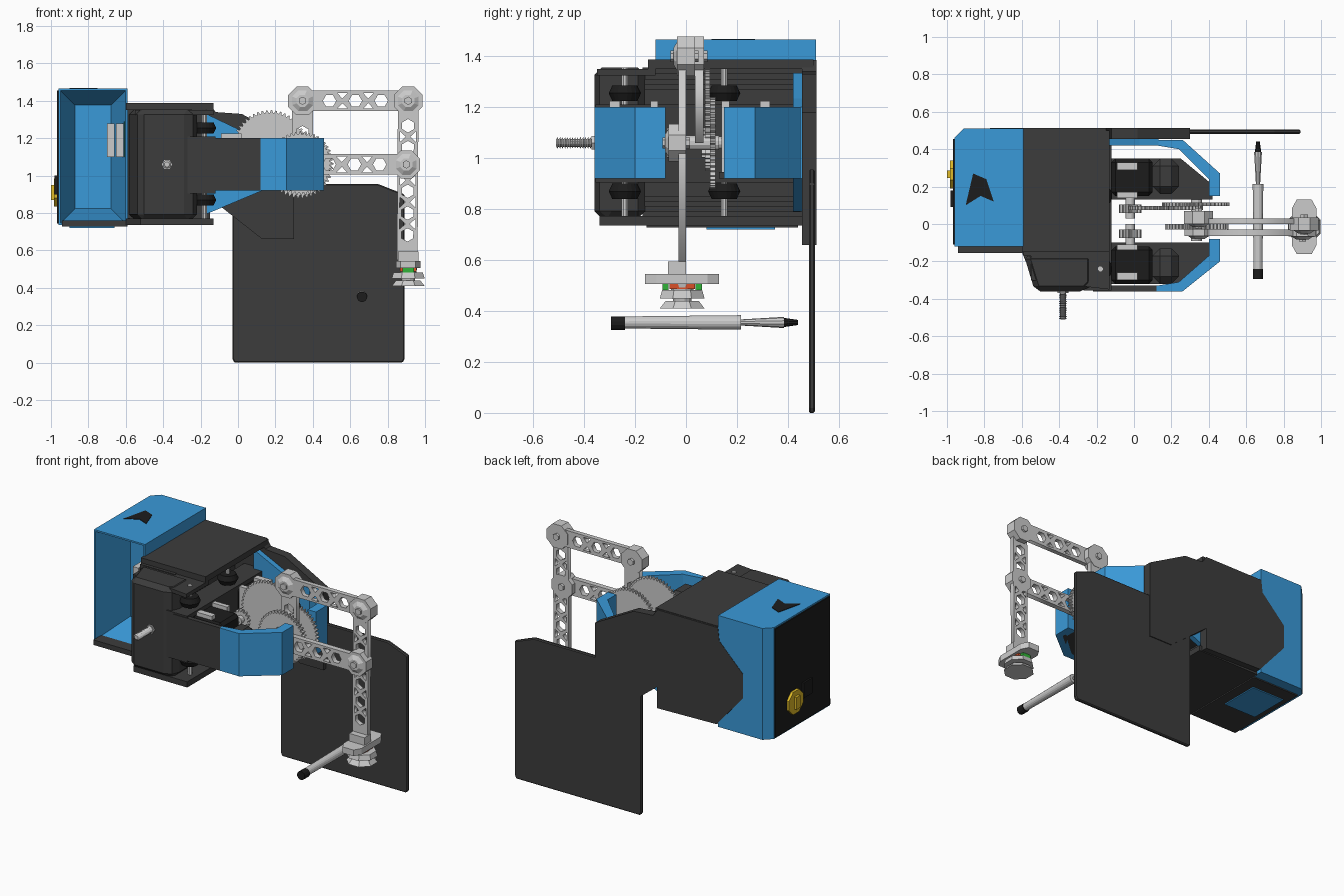
import bpy, bmesh, math
from mathutils import Vector

if "Cube" in bpy.data.objects:
    bpy.data.objects.remove(bpy.data.objects["Cube"])


def material(name, r, g, b):
    m = bpy.data.materials.new(name)
    m.diffuse_color = (r, g, b, 1)
    m.use_nodes = True
    m.node_tree.nodes["Principled BSDF"].inputs["Base Color"].default_value = m.diffuse_color
    return m


DARK = material("dark", .045, .045, .045)
BLACK = material("black", .012, .012, .012)
BLUE = material("blue", .042, .32, .69)
YELLOW = material("yellow", .75, .5, .02)
RED = material("red", .7, .08, .02)
GREEN = material("green", .03, .45, .04)


def finish(name, bm, mat=None):
    bmesh.ops.recalc_face_normals(bm, faces=bm.faces)
    me = bpy.data.meshes.new(name)
    bm.to_mesh(me)
    bm.free()
    if mat:
        me.materials.append(mat)
    ob = bpy.data.objects.new(name, me)
    bpy.context.collection.objects.link(ob)
    return ob


def place(axis, a, b, t):
    return {'x': (t, a, b), 'y': (a, t, b), 'z': (a, b, t)}[axis]


def prism_bm(pts, axis, lo, hi):
    bm = bmesh.new()
    f = bm.faces.new([bm.verts.new(place(axis, a, b, lo)) for a, b in pts])
    ext = bmesh.ops.extrude_face_region(bm, geom=[f], use_keep_orig=True)
    shift = Vector(place(axis, 0, 0, hi - lo))
    for v in ext["geom"]:
        if isinstance(v, bmesh.types.BMVert):
            v.co += shift
    return bm


def prism(name, pts, axis, lo, hi, mat=None, bevel=0):
    ob = finish(name, prism_bm(pts, axis, lo, hi), mat)
    if bevel:
        mod = ob.modifiers.new("chamfer", 'BEVEL')
        mod.width, mod.segments = bevel, 1
    return ob


def box(name, x0, x1, y0, y1, z0, z1, mat=None, bevel=0):
    return prism(name, [(x0, y0), (x1, y0), (x1, y1), (x0, y1)], 'z', z0, z1, mat, bevel)


def ring(a, b, r, n, turn=0.0):
    return [(a + r * math.cos(turn + i * math.tau / n), b + r * math.sin(turn + i * math.tau / n)) for i in range(n)]


def cone(name, a, b, axis, lo, hi, r0, r1, n=16, mat=None):
    bm = bmesh.new()
    ends = [[bm.verts.new(place(axis, p, q, t)) for p, q in ring(a, b, r, n, math.pi / n)]
            for t, r in ((lo, r0), (hi, r1))]
    for i in range(n):
        j = (i + 1) % n
        bm.faces.new((ends[0][i], ends[0][j], ends[1][j], ends[1][i]))
    for e in ends:
        bm.faces.new(e)
    return finish(name, bm, mat)


def gear(name, x, z, r, y0, y1, teeth):
    n = teeth * 4
    pts = []
    for i in range(n):
        rr = r if i % 4 < 2 else r - .014
        pts.append((x + rr * math.cos(i * math.tau / n), z + rr * math.sin(i * math.tau / n)))
    return prism(name, pts, 'y', y0, y1)


def truss(name, p, q, y0, y1, half=.055):
    """Flat bar in the xz plane, pierced by hexagons and triangle pairs."""
    p, q = Vector(p), Vector(q)
    d = (q - p).normalized()
    n = Vector((-d.y, d.x))
    length = (q - p).length
    loops = [[(0, -half), (length, -half), (length, half), (0, half)]]
    count = max(1, int((length - .16) / .105))
    pitch = (length - .15) / count
    for i in range(count):
        c = .075 + pitch * (i + .5)
        loops.append(ring(c, 0, .036, 6))
        if i:
            m = c - pitch / 2
            for s in (1, -1):
                loops.append([(m - .028, s * .042), (m + .028, s * .042), (m, s * .012)])
    cu = bpy.data.curves.new(name, 'CURVE')
    cu.dimensions, cu.fill_mode, cu.extrude = '2D', 'BOTH', (y1 - y0) / 2
    for loop in loops:
        sp = cu.splines.new('POLY')
        sp.points.add(len(loop) - 1)
        sp.use_cyclic_u = True
        for pt, (u, v) in zip(sp.points, loop):
            c = p + d * u + n * v
            pt.co = (c.x, c.y, 0, 1)
    tmp = bpy.data.objects.new(name + "_curve", cu)
    bpy.context.collection.objects.link(tmp)
    me = tmp.to_mesh()
    bm = bmesh.new()
    bm.from_mesh(me)
    tmp.to_mesh_clear()
    bpy.data.objects.remove(tmp)
    bmesh.ops.remove_doubles(bm, verts=bm.verts, dist=1e-5)
    for v in bm.verts:
        v.co = (v.co.x, (y0 + y1) / 2 + v.co.z, v.co.y)
    return finish(name, bm)


# Rear housing with a funnel recess in its front
bm = prism_bm([(-.96, -.12), (-.96, .46), (-.91, .51), (-.59, .51), (-.59, -.12)], 'z', .735, 1.465)
bmesh.ops.recalc_face_normals(bm, faces=bm.faces)
face = [f for f in bm.faces if f.normal.y < -.9]
bmesh.ops.inset_individual(bm, faces=face, thickness=.015)
bmesh.ops.inset_individual(bm, faces=face, thickness=.11, depth=-.25)
finish("rear_housing", bm, BLUE)
box("end_panel", -.968, -.955, -.11, .455, .745, 1.455, BLACK)
box("housing_base", -.94, -.59, -.155, .44, .727, .76, DARK)
box("base_hatch", -.9, -.66, .08, .35, .72, .74, BLUE)
prism("top_opening", [(-.9, .1), (-.86, .27), (-.79, .24), (-.75, .12), (-.82, .15)], 'z', 1.46, 1.468, BLACK)
prism("power_switch", ring(.265, .91, .08, 8, math.pi / 8), 'x', -.985, -.96, YELLOW)
box("switch_lever", -1.0, -.98, .245, .285, .87, .95, YELLOW)
box("power_socket", -.98, -.96, .09, .18, .9, 1.0, BLACK)
for i in range(2):
    box("connector", -.7 + i * .048, -.66 + i * .048, -.09, .1, 1.1, 1.28)
box("circuit_board", -.61, -.585, -.1, .15, 1.1, 1.29, GREEN)

# Side plates
prism("side_plate_upper", [(.3, .66), (.3, 1.18), (.02, 1.33), (-.12, 1.34), (-.15, 1.385), (-.59, 1.385),
      (-.6, 1.3), (-.77, 1.13), (-.77, .97), (-.58, .75), (-.15, .74), (-.15, .88), (.13, .66)],
      'y', .455, .512, DARK)
prism("side_plate_lower", [(-.02, 0), (.88, 0), (.89, .02), (.89, .9), (.75, .955), (-.03, .955), (-.03, .02)],
      'y', .482, .506, DARK, .006)

# Body shell: front cover, top and bottom plates, inner column and rails
prism("front_cover", [(-.59, -.16), (-.53, -.36), (-.26, -.36), (-.22, -.32), (-.22, -.16)], 'z', .765, 1.355, DARK, .035)
prism("top_plate", [(-.6, -.15), (-.13, -.15), (-.13, .5), (-.6, .5)], 'z', 1.35, 1.388, DARK)
prism("bottom_plate", [(-.6, -.15), (-.52, -.34), (-.13, -.34), (-.13, .47), (-.6, .47)], 'z', .735, .772, DARK)
prism("front_shelf", [(-.55, -.3), (-.13, -.35), (-.13, -.12), (-.55, -.12)], 'z', 1.325, 1.35, DARK)
box("inner_column", -.59, -.34, -.17, .46, .77, 1.355, DARK)
for z in (.8, .84, 1.28, 1.32):
    box("rail", -.34, -.3 + (.05 if z in (.8, 1.32) else 0), -.34, .45, z - .012, z + .012, DARK)
prism("cover_screw_head", ring(-.38, 1.06, .03, 6), 'y', -.37, -.34)
for i in range(15):
    cone("screw_thread", -.38, 1.06, 'y', -.51 + i * .01, -.503 + i * .01, .014, .023, 10)
cone("screw_core", -.38, 1.06, 'y', -.508, -.35, .016, .016, 10)

# Carriage and guide rollers
box("carriage", -.27, -.12, -.355, .45, .905, 1.21, DARK)
for y in (-.24, .15):
    for z in (.87, 1.255):
        cone("roller_lower_half", -.18, y, 'z', z - .03, z, .05, .064, 20, BLACK)
        cone("roller_upper_half", -.18, y, 'z', z, z + .03, .064, .05, 20, BLACK)
        cone("roller_axle", -.18, y, 'z', z - .1, z + .1, .014, .014, 8)

# Arm sides with blue caps and motors
box("front_arm_panel", -.22, .12, -.36, -.33, .92, 1.2, DARK)
cap = [(.12, -.36), (.26, -.36), (.46, -.2), (.46, -.08), (.4, -.08), (.4, -.17), (.24, -.31), (.12, -.33)]
prism("front_arm_cap", cap, 'z', .92, 1.2, BLUE)
prism("rear_arm_cap", [(x, .09 - y if y < -.25 else .07 - y) for x, y in cap], 'z', .92, 1.2, BLUE)
prism("rear_arm_bracket", [(-.18, .79), (-.18, 1.335), (.03, 1.235), (.13, 1.2), (.13, .92)], 'y', .42, .455, BLUE)
for s, off, n in ((-1, 0, "front"), (1, .03, "rear")):
    def span(a, b):
        return sorted((s * a + off, s * b + off))
    box(n + "_motor", -.12, .1, *span(.12, .32), .95, 1.2, BLACK, .02)
    box(n + "_motor_plate", -.09, .02, *span(.11, .14), .94, 1.225)
    box(n + "_motor_shoulder", -.09, .02, *span(.26, .3), 1.0, 1.225)
    box(n + "_drive_block", .1, .24, *span(.13, .32), .93, 1.16, DARK, .04)
    prism(n + "_cap_floor", [(x, s * y + off) for x, y in ((-.12, .1), (.42, .1), (.42, .18), (.25, .32), (-.12, .32))],
          'z', .92, .945, DARK)
    cone(n + "_shaft", -.02, 1.06, 'y', *span(.0, .13), .025, .025, 12)
    gear(n + "_pinion", -.02, 1.06, .06, *span(.03, .075), 14)

# Drive gears
gear("large_gear", .17, 1.15, .2, .075, .095, 50)
gear("rear_gear", .33, 1.06, .18, .095, .115, 46)
gear("front_gear", .335, 1.065, .17, -.03, .0, 44)
cone("gear_axle", .335, 1.06, 'y', -.09, .13, .03, .03, 12)

# Four-bar linkage
A, B, C, D = (.345, 1.40), (.91, 1.40), (.90, 1.06), (.345, 1.06)
truss("upper_link", A, B, 0, .03)
truss("lower_link", D, C, -.065, -.03)
truss("crank_link", A, D, .035, .068)
truss("vertical_link", B, (.905, .55), -.03, .0)
for name, (x, z), y0, y1, r in (("upper_left", A, 0, .07, .083), ("upper_right", B, -.035, .035, .083),
                                ("lower_right", C, -.068, .0, .08), ("lower_left", D, -.065, -.03, .08)):
    cone(name + "_joint", x, z, 'y', y0, y1, r, r, 8)
    cone(name + "_joint_collar", x, z, 'y', y0 - .015, y0, .035, .06, 8)
    cone(name + "_joint_bolt", x, z, 'y', y0 - .025, y1 + .015, .022, .022, 6)

# Tool head
X, Y = .91, -.015
box("head_socket", .855, .965, -.07, .0, .54, .595)
prism("head_plate", [(X + a, Y + b) for a, b in ((-.065, -.1), (-.04, -.145), (.04, -.145), (.065, -.1),
      (.065, .1), (.04, .145), (-.04, .145), (-.065, .1))], 'z', .505, .545)
cone("head_core", X, Y, 'z', .43, .51, .035, .05, 12)
box("head_red_strip", X - .045, X + .045, Y - .05, Y + .05, .487, .506, RED)
for s in (-1, 1):
    box("head_green_tab", X - .03, X + .03, Y + s * .065 - .012, Y + s * .065 + .012, .482, .52, GREEN)
cone("head_disc_upper", X, Y, 'z', .45, .482, .095, .085, 8)
cone("head_disc_lower", X, Y, 'z', .41, .44, .095, .07, 8)

# Loose pen beside the plate
cone("pen_body", .663, .355, 'y', -.25, .215, .024, .029, 16)
cone("pen_cap", .663, .352, 'y', -.295, -.24, .028, .028, 12, BLACK)
cone("pen_neck", .663, .355, 'y', .215, .385, .012, .022, 10)
cone("pen_tip", .663, .355, 'y', .385, .44, .018, .01, 10, BLACK)
